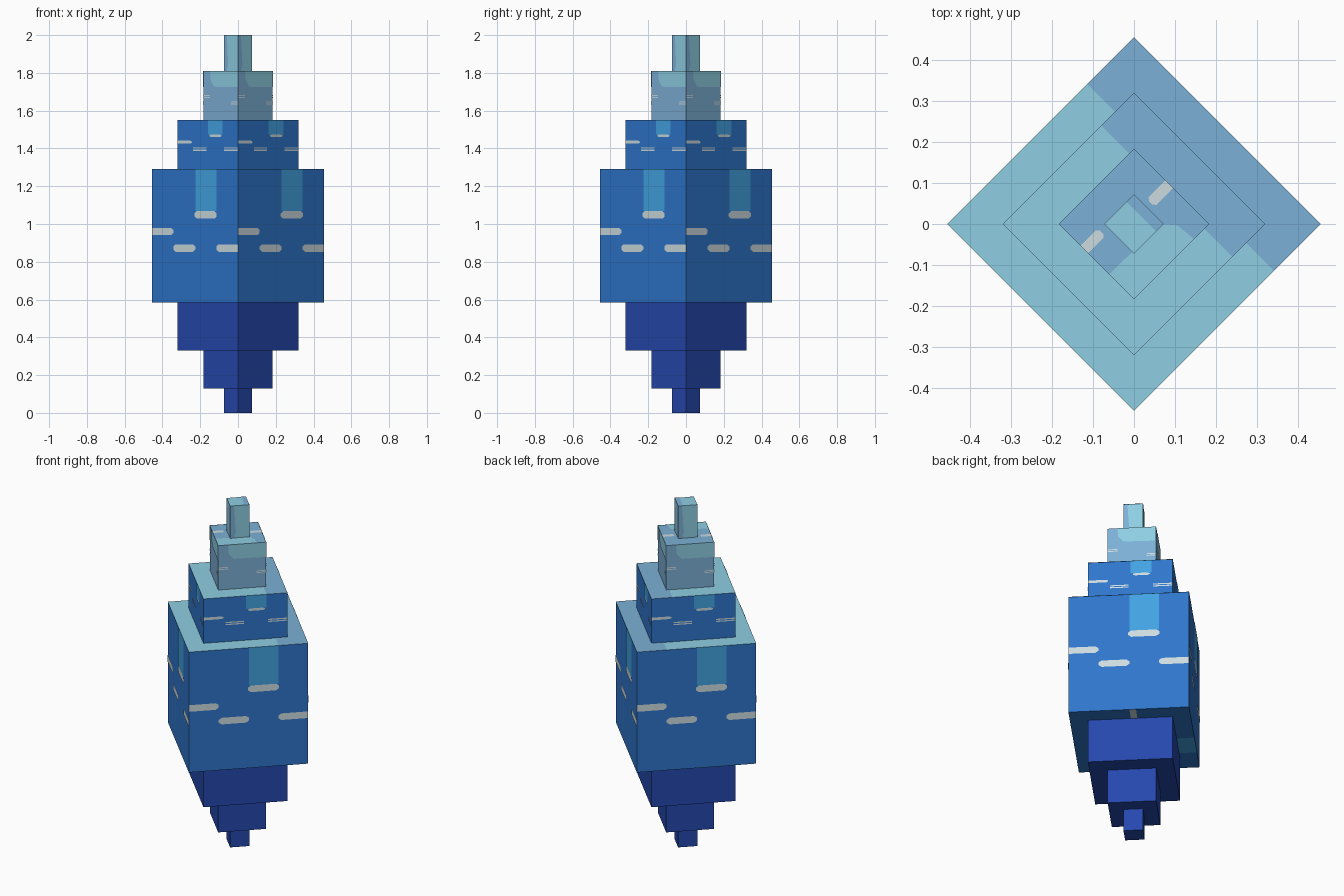
import bpy
import bmesh
from mathutils import Vector

old = bpy.data.objects.get("Cube")
if old:
    bpy.data.objects.remove(old, do_unlink=True)


def linear(c):
    c /= 255
    return c / 12.92 if c <= 0.04045 else ((c + 0.055) / 1.055) ** 2.4


def material(name, *rgb):
    m = bpy.data.materials.new(name)
    m.use_nodes = True
    col = [linear(c) for c in rgb] + [1]
    m.diffuse_color = col
    m.node_tree.nodes["Principled BSDF"].inputs["Base Color"].default_value = col
    return m


DEEP = material("deep blue", 37, 72, 174)
BLUE = material("mid blue", 47, 118, 203)
SKY = material("sky blue", 66, 164, 226)
PALE = material("pale blue", 124, 176, 214)
TEAL = material("pale teal", 142, 206, 226)
WHITE = material("off white", 205, 219, 224)
ALL = [DEEP, BLUE, SKY, PALE, TEAL, WHITE]


def make_object(name, bm):
    me = bpy.data.meshes.new(name)
    bm.to_mesh(me)
    bm.free()
    for m in ALL:
        me.materials.append(m)
    ob = bpy.data.objects.new(name, me)
    bpy.context.collection.objects.link(ob)
    return ob


def corners(r):
    # front, right, back, left corners of the diamond plan
    return [Vector((0, -r, 0)), Vector((r, 0, 0)), Vector((0, r, 0)), Vector((-r, 0, 0))]


def tier(name, r, z0, z1, side, top):
    """Square block turned 45 degrees, with its own top colour."""
    bm = bmesh.new()
    low = [bm.verts.new(c + Vector((0, 0, z0))) for c in corners(r)]
    base = bm.faces.new(low[::-1])
    up = bmesh.ops.extrude_face_region(bm, geom=[base], use_keep_orig=True)["geom"]
    bmesh.ops.translate(bm, verts=[v for v in up if isinstance(v, bmesh.types.BMVert)],
                        vec=(0, 0, z1 - z0))
    bmesh.ops.recalc_face_normals(bm, faces=bm.faces)
    for f in bm.faces:
        f.material_index = ALL.index(top if f.normal.z > 0.5 else side)
    make_object(name, bm)


def frames(r, z0, z1):
    """Top left corner, across and down vectors for each face of a tier."""
    c = corners(r)
    hi, lo = Vector((0, 0, z1)), Vector((0, 0, z0))
    sides = [(c[i] + hi, c[(i + 1) % 4] - c[i], lo - hi) for i in range(4)]
    return {"side": sides,
            "top": [(c[1] + hi, c[0] - c[1], c[2] - c[1])],
            "bottom": [(c[2] + lo, c[3] - c[2], c[1] - c[2])]}


def markings(name, dims, kinds, shapes):
    """Flat plates laid just above the chosen faces."""
    bm = bmesh.new()
    table = frames(*dims)
    for kind in kinds:
        for origin, across, down in table[kind]:
            normal = down.cross(across).normalized()
            for mat, pts in shapes:
                f = bm.faces.new([bm.verts.new(origin + across * u + down * v + normal * 0.0015)
                                  for u, v in pts])
                f.material_index = ALL.index(mat)
                f.normal_update()
                if f.normal.dot(normal) < 0:
                    f.normal_flip()
    make_object(name, bm)


def rect(u0, u1, v0, v1):
    return [(u0, v0), (u0, v1), (u1, v1), (u1, v0)]


def dash(u0, u1, v0, v1):
    # strip with clipped corners, except where it runs off the face
    h = (v1 - v0) * 0.3
    a = 0 if u0 <= 0 else 0.025
    b = 0 if u1 >= 1 else 0.025
    return [(u0 + a, v0), (u0, v0 + h), (u0, v1 - h), (u0 + a, v1),
            (u1 - b, v1), (u1, v1 - h), (u1, v0 + h), (u1 - b, v0)] if a and b else (
        [(u0, v0), (u0, v1), (u1 - b, v1), (u1, v1 - h), (u1, v0 + h), (u1 - b, v0)] if b else
        [(u0 + a, v0), (u0, v0 + h), (u0, v1 - h), (u0 + a, v1), (u1, v1), (u1, v0)])


def double(u0, u1, v0, v1):
    t = (v1 - v0) * 0.36
    return [(WHITE, rect(u0, u1, v0, v0 + t)), (WHITE, rect(u0, u1, v1 - t, v1))]


# Stacked blocks, bottom to top
BODY = (0.455, 0.585, 1.29)
SHOULDER = (0.32, 1.29, 1.55)
NECK = (0.183, 1.55, 1.81)
TIP = (0.073, 1.81, 2.0)
tier("bottom_tip", 0.073, 0, 0.13, DEEP, DEEP)
tier("lower_neck", 0.183, 0.13, 0.33, DEEP, DEEP)
tier("lower_shoulder", 0.32, 0.33, 0.585, DEEP, DEEP)
tier("body", *BODY, BLUE, TEAL)
tier("upper_shoulder", *SHOULDER, BLUE, TEAL)
tier("upper_neck", *NECK, PALE, PALE)
tier("top_tip", *TIP, TEAL, TEAL)

# Window and dashes on the body
markings("body_markings", BODY, ["side", "bottom"], [
    (SKY, rect(0.505, 0.75, 0, 0.315)),
    (WHITE, dash(0.495, 0.755, 0.315, 0.37)),
    (WHITE, dash(0, 0.25, 0.44, 0.495)),
    (WHITE, dash(0.25, 0.505, 0.565, 0.62)),
    (WHITE, dash(0.75, 1, 0.565, 0.62))])

# Same layout, finer, on the upper shoulder
markings("shoulder_markings", SHOULDER, ["side"], [
    (SKY, rect(0.505, 0.75, 0, 0.29)),
    (WHITE, dash(0.53, 0.73, 0.29, 0.345)),
    (WHITE, dash(0, 0.24, 0.42, 0.48))]
    + double(0.26, 0.48, 0.555, 0.625) + double(0.77, 1, 0.555, 0.625))

# Teal patch and dashes on the upper neck
patch = (TEAL, [(0.2, 0), (0.22, 0.2), (0.32, 0.32), (1, 0.33), (1, 0)])
markings("neck_side_markings", NECK, ["side"],
         [patch] + double(0, 0.2, 0.49, 0.55) + double(0.8, 1, 0.62, 0.68))
markings("neck_top_markings", NECK, ["top"], [
    patch, (WHITE, dash(0, 0.25, 0.48, 0.58)), (WHITE, dash(0.77, 1, 0.61, 0.71))])

# Pale bands along one edge of the ledges and the tip
for label, dims in (("body", BODY), ("shoulder", SHOULDER), ("tip", TIP)):
    markings(label + "_top_band", dims, ["top"], [(PALE, rect(0, 0.25, 0, 1))])
markings("tip_side_band", TIP, ["side"],
         [(PALE, [(0, 0), (0.2, 0), (0.3, 0.8), (0.2, 1), (0, 1)])])
